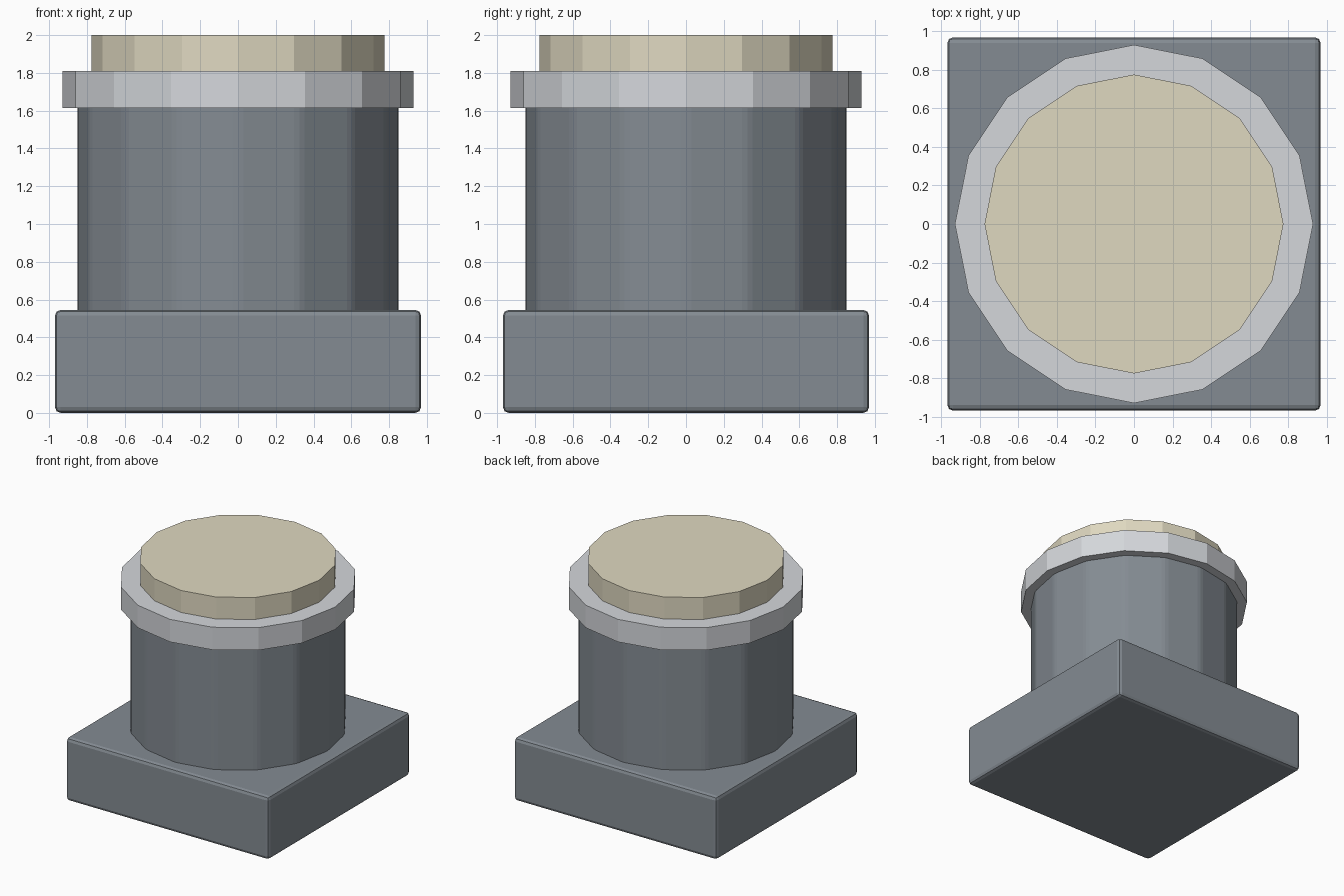
import bpy

if "Cube" in bpy.data.objects:
    bpy.data.objects.remove(bpy.data.objects["Cube"])


def material(name, rgb):
    mat = bpy.data.materials.new(name)
    mat.diffuse_color = (*rgb, 1)
    mat.use_nodes = True
    mat.node_tree.nodes["Principled BSDF"].inputs["Base Color"].default_value = mat.diffuse_color
    return mat


def bevel(obj, width, segments):
    mod = obj.modifiers.new("Bevel", 'BEVEL')
    mod.width = width
    mod.segments = segments
    mod.limit_method = 'ANGLE'
    mod.angle_limit = 0.2


def drum(name, radius, z0, z1, mat):
    bpy.ops.mesh.primitive_cylinder_add(vertices=16, radius=radius, depth=z1 - z0,
                                        location=(0, 0, (z0 + z1) / 2))
    obj = bpy.context.object
    obj.name = name
    obj.data.materials.append(mat)
    return obj


steel = material("dark_grey", (0.23, 0.26, 0.29))
silver = material("light_grey", (0.66, 0.68, 0.71))
cream = material("cream", (0.74, 0.69, 0.53))

# Square base block with softened edges
bpy.ops.mesh.primitive_cube_add(size=1, location=(0, 0, 0.2725))
base = bpy.context.object
base.name = "base"
base.scale = (1.938, 1.938, 0.545)
bpy.ops.object.transform_apply(location=False, scale=True)
base.data.materials.append(steel)
bevel(base, 0.03, 2)

# Faceted column with softened edges, sunk into base and collar
bevel(drum("column", 0.853, 0.5, 1.65, steel), 0.03, 2)

# Collar and cap, crisp facets
drum("collar", 0.93, 1.615, 1.81, silver)
drum("cap", 0.776, 1.80, 2.0, cream)
